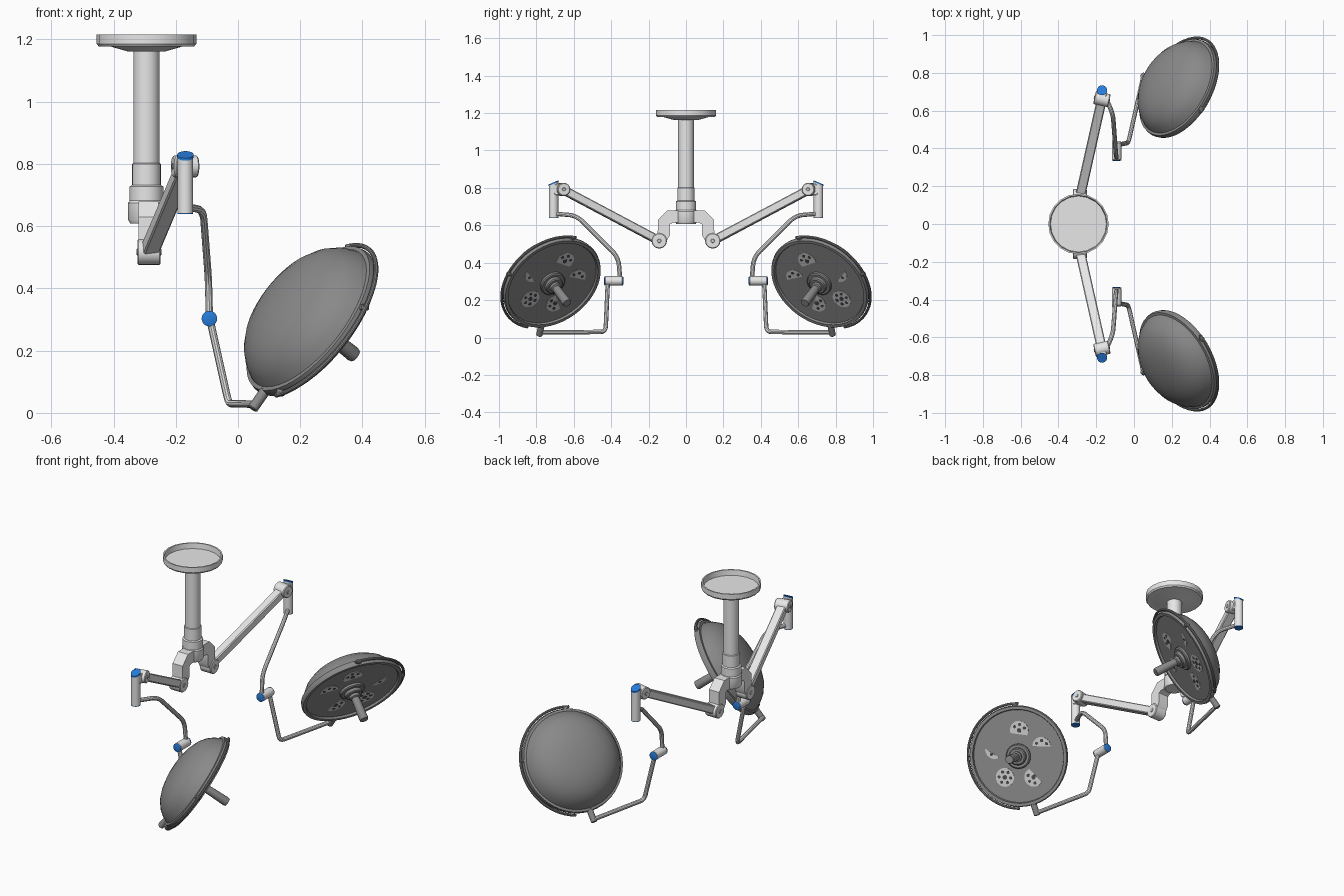
import bpy, bmesh, math
from mathutils import Vector, Matrix

if "Cube" in bpy.data.objects:
    bpy.data.objects.remove(bpy.data.objects["Cube"])


def material(name, rgb):
    m = bpy.data.materials.new(name)
    m.diffuse_color = (*rgb, 1)
    m.use_nodes = True
    m.node_tree.nodes["Principled BSDF"].inputs["Base Color"].default_value = m.diffuse_color
    return m


LIGHT = material("light grey paint", (0.8, 0.8, 0.8))
DARK = material("lamp grey", (0.25, 0.25, 0.25))
BLUE = material("blue cap", (0.02, 0.2, 0.7))
LENS = material("lens grey", (0.62, 0.62, 0.62))
DOT = material("lens dot", (0.07, 0.07, 0.07))


def finish(obj, mat, mirror=True):
    """Colour, smooth and (for the twin arms) mirror across y."""
    obj.data.materials.clear()
    obj.data.materials.append(mat)
    bpy.ops.object.select_all(action='DESELECT')
    obj.select_set(True)
    bpy.context.view_layer.objects.active = obj
    bpy.ops.object.shade_smooth_by_angle(angle=math.radians(35))
    if mirror:
        mod = obj.modifiers.new("twin", 'MIRROR')
        mod.use_axis = (False, True, False)
        mod.use_mirror_merge = False
    return obj


def from_bmesh(bm, name, mat, mirror=True):
    bmesh.ops.recalc_face_normals(bm, faces=bm.faces)
    me = bpy.data.meshes.new(name)
    bm.to_mesh(me)
    bm.free()
    obj = bpy.data.objects.new(name, me)
    bpy.context.collection.objects.link(obj)
    return finish(obj, mat, mirror)


def lathe(name, profile, origin, axis, mat, mirror=True, segs=24):
    """Revolve (radius, height) pairs about an axis."""
    bm = bmesh.new()
    rot = Vector(axis).to_track_quat('Z', 'Y')
    rings = []
    for r, h in profile:
        n = 1 if r == 0 else segs
        rings.append([bm.verts.new(Vector(origin) + rot @ Vector(
            (r * math.cos(2 * math.pi * i / segs), r * math.sin(2 * math.pi * i / segs), h)))
            for i in range(n)])
    for a, b in zip(rings, rings[1:]):
        for i in range(segs):
            j = (i + 1) % segs
            quad = [a[i % len(a)], a[j % len(a)], b[j % len(b)], b[i % len(b)]]
            bm.faces.new(list(dict.fromkeys(quad)))
    return from_bmesh(bm, name, mat, mirror)


def rod(name, a, b, r, mat, segs=24):
    a, b = Vector(a), Vector(b)
    L = (b - a).length
    c = min(0.004, r * 0.2)
    return lathe(name, [(0, 0), (r - c, 0), (r, c), (r, L - c), (r - c, L), (0, L)],
                 a, b - a, mat, segs=segs)


def beam(name, a, b, width, height, mat):
    """Rectangular bar between two points."""
    a, b = Vector(a), Vector(b)
    d = (b - a).normalized()
    side = d.cross(Vector((0, 0, 1))).normalized()
    up = side.cross(d)
    m = Matrix((side * width, d * (b - a).length, up * height)).transposed().to_4x4()
    m.translation = (a + b) / 2
    bm = bmesh.new()
    bmesh.ops.create_cube(bm, size=1, matrix=m)
    bmesh.ops.bevel(bm, geom=bm.edges[:], offset=0.005, segments=1, affect='EDGES')
    return from_bmesh(bm, name, mat)


def tube(name, pts, r, mat, fillet=0.0):
    """Round bar along a path, with rounded corners."""
    pts = [Vector(p) for p in pts]
    path = [pts[0]]
    for p, q, s in zip(pts, pts[1:], pts[2:]):
        if fillet:
            a, b = q + (p - q).normalized() * fillet, q + (s - q).normalized() * fillet
            path += [a.lerp(q, t).lerp(q.lerp(b, t), t) for t in (0, .2, .4, .6, .8, 1)]
        else:
            path.append(q)
    path.append(pts[-1])
    cu = bpy.data.curves.new(name, 'CURVE')
    cu.dimensions = '3D'
    cu.bevel_depth, cu.bevel_resolution, cu.use_fill_caps = r, 3, True
    sp = cu.splines.new('POLY')
    sp.points.add(len(path) - 1)
    for sp_pt, p in zip(sp.points, path):
        sp_pt.co = (*p, 1)
    obj = bpy.data.objects.new(name, cu)
    bpy.context.collection.objects.link(obj)
    bpy.ops.object.select_all(action='DESELECT')
    obj.select_set(True)
    bpy.context.view_layer.objects.active = obj
    bpy.ops.object.convert(target='MESH')
    return finish(bpy.context.object, mat)


def disc(name, centre, axes, r, thick, mat, segs, cuts=()):
    """Cylinder in a given frame, optionally trimmed by planes (point, side kept)."""
    bm = bmesh.new()
    m = Matrix(axes).transposed().to_4x4()
    m.translation = centre
    bmesh.ops.create_cone(bm, cap_ends=True, segments=segs, radius1=r, radius2=r, depth=thick, matrix=m)
    for co, keep in cuts:
        g = bm.verts[:] + bm.edges[:] + bm.faces[:]
        bmesh.ops.bisect_plane(bm, geom=g, plane_co=co, plane_no=keep, clear_inner=True)
        bmesh.ops.holes_fill(bm, edges=[e for e in bm.edges if e.is_boundary])
    return from_bmesh(bm, name, mat)


# Ceiling plate and stepped post
PX = -0.294
lathe("ceiling_plate", [(0, 1.185), (0.148, 1.185), (0.152, 1.216), (0.16, 1.216), (0.16, 1.186),
                        (0.154, 1.178), (0.118, 1.178), (0.062, 1.162), (0, 1.162)],
      (PX, 0, 0), (0, 0, 1), LIGHT, False, 20)
lathe("post", [(0, 1.17), (0.042, 1.17), (0.042, 0.803), (0.046, 0.8), (0.046, 0.732), (0.054, 0.728),
               (0.054, 0.682), (0.059, 0.675), (0.059, 0.62), (0.052, 0.608), (0, 0.608)],
      (PX, 0, 0), (0, 0, 1), LIGHT, False)

# Bent shoulder brackets
bm = bmesh.new()
outline = [(0.02, 0.68), (0.10, 0.68), (0.15, 0.63), (0.152, 0.52), (0.105, 0.515),
           (0.086, 0.545), (0.086, 0.605), (0.07, 0.614), (0.02, 0.614)]
face = bm.faces.new([bm.verts.new((-0.32, y, z)) for y, z in outline])
ext = bmesh.ops.extrude_face_region(bm, geom=[face])
bmesh.ops.translate(bm, vec=(0.065, 0, 0), verts=[v for v in ext['geom'] if isinstance(v, bmesh.types.BMVert)])
from_bmesh(bm, "shoulder_bracket", LIGHT)

# Sloping arm with a joint drum at each end
J1, J2 = Vector((-0.286, 0.143, 0.517)), Vector((-0.17, 0.661, 0.792))
flat = Vector((J2.x - J1.x, J2.y - J1.y, 0)).normalized()
side = Vector((flat.y, -flat.x, 0))
X = Vector((1, 0, 0))
beam("sloping_arm", J1, J2, 0.052, 0.045, LIGHT)
rod("lower_joint", J1 - X * 0.037, J1 + X * 0.037, 0.041, LIGHT)
rod("upper_joint", J2 - side * 0.04, J2 + side * 0.04, 0.035, LIGHT)
rod("lower_joint_pin", J1 - X * 0.04, J1 + X * 0.04, 0.011, LENS, 12)
rod("upper_joint_pin", J2 - side * 0.043, J2 + side * 0.043, 0.01, LENS, 12)

# Upright swivel: slanted blue top, flush blue underside
S = Vector((-0.169, 0.708, 0))
WORLD = ((1, 0, 0), (0, 1, 0), (0, 0, 1))
top, tilt = S + Vector((0, 0, 0.822)), Vector((0, 0.4, 0.92))
mid = S + Vector((0, 0, 0.745))
beam("swivel_block", J2, S + Vector((0, 0, 0.79)), 0.05, 0.06, LIGHT)
disc("swivel", mid, WORLD, 0.025, 0.204, LIGHT, 24, [(top, -tilt)])
disc("swivel_top_cap", mid, WORLD, 0.0265, 0.204, BLUE, 24,
     [(top, tilt), (top + tilt * 0.007, -tilt)])
disc("swivel_bottom_cap", S + Vector((0, 0, 0.6415)), WORLD, 0.025, 0.004, BLUE, 24)

# Bent hanger rods and the elbow between them, capped flush at both ends
tube("upper_hanger", [(-0.165, 0.70, 0.662), (-0.112, 0.585, 0.652), (-0.095, 0.362, 0.43),
                      (-0.092, 0.352, 0.31)], 0.012, LIGHT, 0.045)
rod("elbow", (-0.092, 0.338, 0.303), (-0.092, 0.434, 0.303), 0.025, LIGHT)
cap = [(0.0245, 0), (0.0245, 0.002), (0.016, 0.005), (0, 0.005)]
lathe("elbow_inner_cap", cap, (-0.092, 0.339, 0.303), (0, -1, 0), BLUE)
lathe("elbow_outer_cap", cap, (-0.092, 0.433, 0.303), (0, 1, 0), BLUE)
tube("lower_hanger", [(-0.09, 0.418, 0.30), (-0.03, 0.43, 0.03), (0.05, 0.785, 0.028)], 0.012, LIGHT, 0.03)
rod("lamp_socket", (0.046, 0.785, 0.012), (0.088, 0.771, 0.072), 0.017, DARK)

# Lamp frame: n along the beam, u towards the socket, v outwards
C = Vector((0.234, 0.719, 0.297))
n = Vector((0.71, -0.42, -0.565)).normalized()
u = Vector((-0.542, 0.168, -0.823))
u = (u - n * u.dot(n)).normalized()
v = n.cross(u)


def on_lamp(deg, r, h):
    a = math.radians(deg)
    return C + (u * math.cos(a) + v * math.sin(a)) * r + n * h


# Lamp head: dome, lip and recessed face in one shell
lathe("lamp_shell", [(0, -0.143), (0.05, -0.141), (0.1, -0.135), (0.15, -0.122), (0.195, -0.102),
                     (0.23, -0.075), (0.254, -0.044), (0.268, -0.014), (0.281, -0.012), (0.285, 0.006),
                     (0.281, 0.02), (0.264, 0.02), (0.26, 0.008), (0, 0.008)], C, n, DARK, segs=48)
lathe("lamp_boss", [(0.07, 0.006), (0.07, 0.02), (0.064, 0.025), (0.05, 0.025), (0.048, 0.04),
                    (0.042, 0.045), (0, 0.045)], C, n, DARK, segs=32)
lathe("lamp_handle", [(0.03, 0.04), (0.03, 0.06), (0.022, 0.065), (0.025, 0.19), (0.022, 0.2),
                      (0, 0.2)], C, n, DARK)

# Grab rail round the outer half, on three clips
tube("grab_rail", [on_lamp(18 + 6 * i, 0.295, 0.003) for i in range(31)], 0.0075, DARK)
for i, deg in enumerate((22, 108, 194)):
    beam("rail_clip_%d" % (i + 1), on_lamp(deg, 0.27, 0.003), on_lamp(deg, 0.299, 0.003), 0.03, 0.02, DARK)

# Five lens windows: angle, direction kept, offset of the cut
windows = [(52, 52, -1), (122, 49, 0.024), (200, 205, -0.022), (265, 199, 0.0), (342, 64, -0.015)]
for k, (deg, keep, off) in enumerate(windows):
    mid = on_lamp(deg, 0.145, 0.008)
    kd = on_lamp(keep, 1, 0) - C
    disc("lens_%d" % (k + 1), mid, (u, v, n), 0.053, 0.005, LENS, 24,
         [(mid + kd * off, kd)] if off > -1 else ())
    for j in range(7):
        p = on_lamp(60 * j + keep, 0.033 if j else 0, 0) - C
        if p.dot(kd) > off + 0.008:
            disc("lens_%d_dot_%d" % (k + 1, j), mid + p, (u, v, n), 0.009 if j else 0.013, 0.008, DOT, 10)
